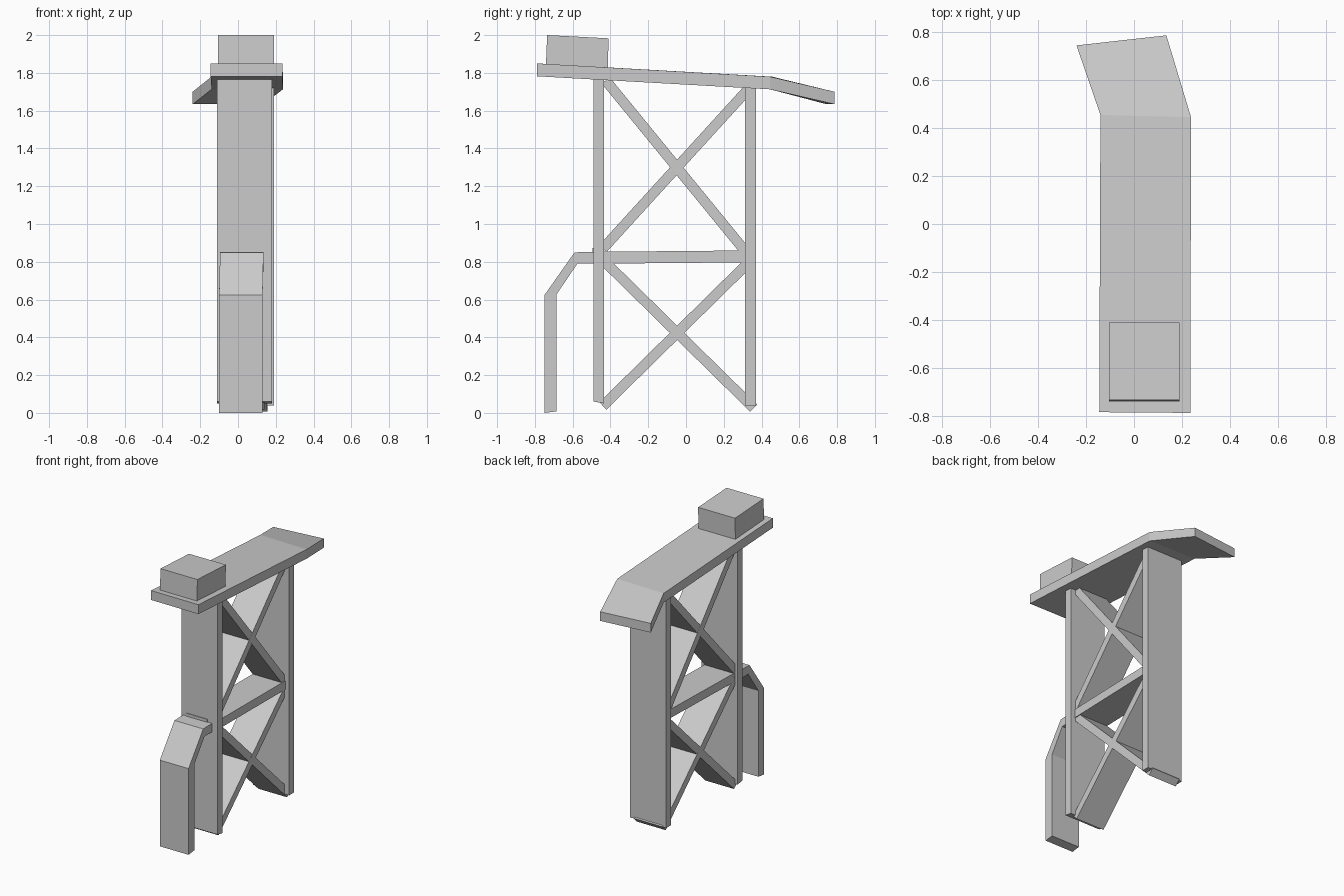
import bpy, bmesh
from mathutils import Vector


def loft(name, sections):
    """Closed solid through a row of equal-sized cross-section loops."""
    bm = bmesh.new()
    rings = [[bm.verts.new(p) for p in s] for s in sections]
    n = len(rings[0])
    bm.faces.new(rings[0])
    bm.faces.new(rings[-1])
    for a, b in zip(rings, rings[1:]):
        for i in range(n):
            j = (i + 1) % n
            bm.faces.new((a[i], a[j], b[j], b[i]))
    bmesh.ops.recalc_face_normals(bm, faces=bm.faces)
    me = bpy.data.meshes.new(name)
    bm.to_mesh(me)
    bm.free()
    ob = bpy.data.objects.new(name, me)
    bpy.context.collection.objects.link(ob)
    return ob


def strip(name, stations):
    """Plank from stations (x0, x1, y_outer, z_outer, y_inner, z_inner)."""
    return loft(name, [[(x0, yo, zo), (x1, yo, zo), (x1, yi, zi), (x0, yi, zi)]
                       for x0, x1, yo, zo, yi, zi in stations])


def brace(name, a, b, t=0.054):
    """Wide flat diagonal bar between two (y, z) points."""
    a, b = Vector(a), Vector(b)
    d = (b - a).normalized() * t / 2
    n = Vector((-d.y, d.x))
    st = []
    for p, dx in ((a, 0.0), (b, 0.015)):
        o, i = p + n, p - n
        st.append((-0.09 + dx, 0.14 + dx, o.x, o.y, i.x, i.y))
    return strip(name, st)


# Upright posts
strip("front_post", [(-0.11, 0.18, -0.49, 0.06, -0.433, 0.05),
                     (-0.11, 0.18, -0.49, 1.785, -0.433, 1.785)])
strip("rear_post", [(-0.10, 0.19, 0.312, 0.04, 0.37, 0.04),
                    (-0.10, 0.19, 0.312, 1.74, 0.37, 1.735)])

# Cross braces
brace("upper_brace_falling", (-0.425, 1.76), (0.335, 0.83))
brace("upper_brace_rising", (-0.44, 0.87), (0.335, 1.72))
brace("lower_brace_falling", (-0.44, 0.81), (0.358, 0.026))
brace("lower_brace_rising", (-0.44, 0.037), (0.335, 0.80))

# Middle shelf and small end stub on the front post
strip("middle_shelf", [(-0.09, 0.145, -0.47, 0.853, -0.47, 0.79),
                       (-0.075, 0.16, 0.33, 0.86, 0.33, 0.797)])
strip("shelf_stub", [(-0.07, 0.10, -0.495, 0.873, -0.495, 0.85),
                     (-0.07, 0.10, -0.45, 0.873, -0.45, 0.85)])

# Bent front leg
strip("bent_front_leg", [(-0.10, 0.13, -0.75, 0.0, -0.685, 0.008),
                         (-0.10, 0.13, -0.75, 0.623, -0.685, 0.628),
                         (-0.095, 0.135, -0.59, 0.85, -0.575, 0.79),
                         (-0.095, 0.135, -0.46, 0.853, -0.46, 0.79)])

# Top deck with skewed drooping tail
loft("deck", [
    [(-0.145, -0.785, 1.85), (0.235, -0.788, 1.85), (0.235, -0.788, 1.782), (-0.145, -0.785, 1.782)],
    [(-0.14, 0.455, 1.78), (0.238, 0.445, 1.78), (0.238, 0.445, 1.713), (-0.14, 0.455, 1.713)],
    [(-0.24, 0.745, 1.70), (0.135, 0.787, 1.70), (0.135, 0.787, 1.634), (-0.24, 0.745, 1.634)],
])

# Block on the front of the deck
strip("deck_block", [(-0.105, 0.19, -0.735, 2.0, -0.742, 1.83),
                     (-0.105, 0.19, -0.41, 1.983, -0.414, 1.815)])
